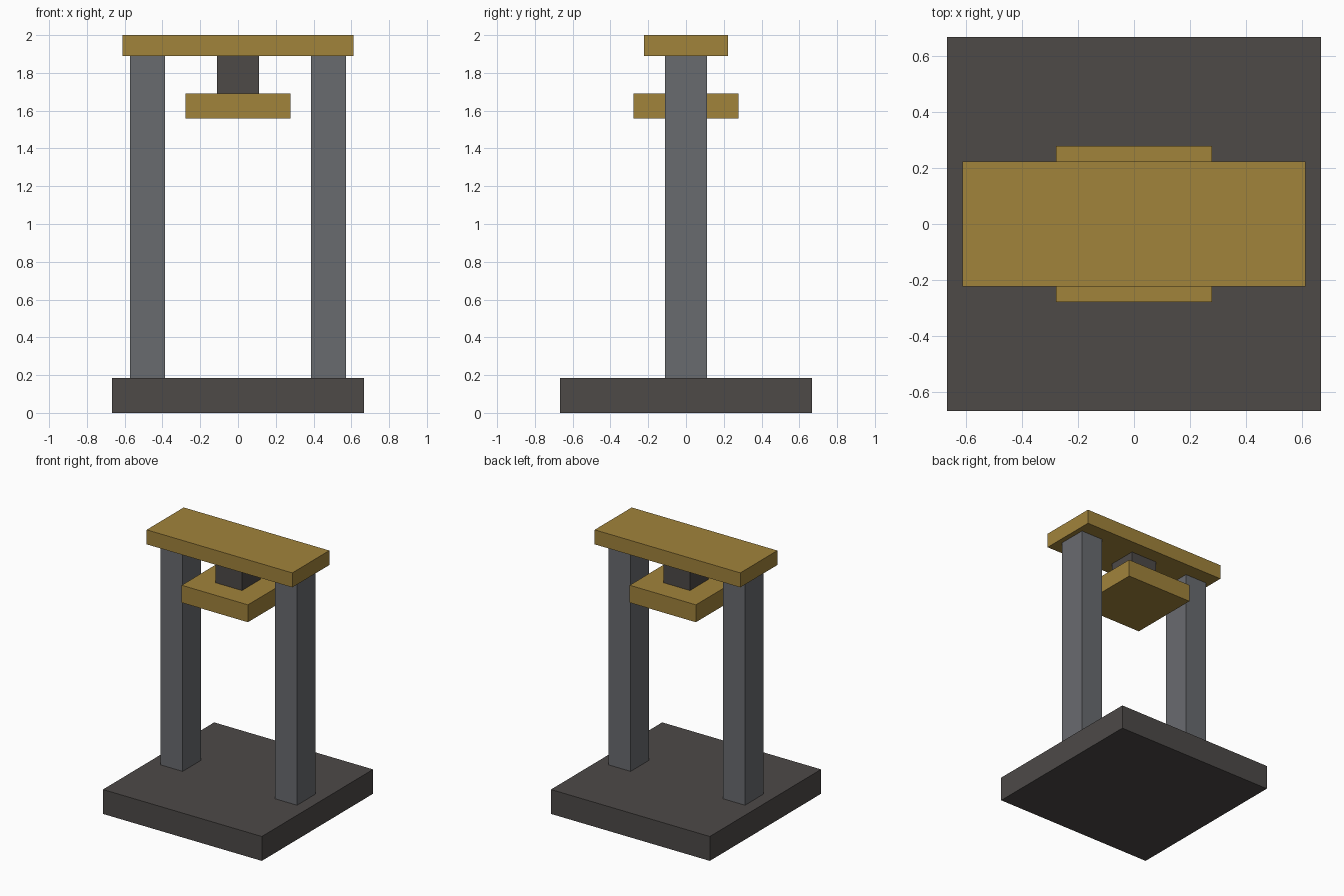
import bpy

cube = bpy.data.objects.get("Cube")
if cube:
    bpy.data.objects.remove(cube, do_unlink=True)


def material(name, rgb):
    mat = bpy.data.materials.new(name)
    mat.use_nodes = True
    color = (*rgb, 1.0)
    mat.diffuse_color = color
    mat.node_tree.nodes["Principled BSDF"].inputs["Base Color"].default_value = color
    return mat


def block(name, width, depth, bottom, top, mat, x=0.0):
    """Box centred on y = 0, spanning bottom to top."""
    bpy.ops.mesh.primitive_cube_add(size=1, location=(x, 0, (bottom + top) / 2))
    obj = bpy.context.object
    obj.name = name
    obj.scale = (width, depth, top - bottom)
    bpy.ops.object.transform_apply(location=False, rotation=False, scale=True)
    obj.data.materials.append(mat)
    return obj


dark_iron = material("dark iron", (0.074, 0.067, 0.064))
steel = material("steel grey", (0.141, 0.147, 0.159))
brass = material("brass", (0.356, 0.227, 0.044))

base_top, beam_bottom = 0.185, 1.89

# Base slab
block("base", 1.333, 1.333, 0, base_top, dark_iron)

# Pair of upright columns
for side, sign in (("left", 1), ("right", -1)):
    block(side + "_column", 0.186, 0.222, base_top, beam_bottom, steel, sign * 0.48)

# Crossbeam with hanging piston and press plate
block("crossbeam", 1.222, 0.444, beam_bottom, 2.0, brass)
block("piston", 0.222, 0.222, 1.69, beam_bottom, dark_iron)
block("press_plate", 0.556, 0.556, 1.558, 1.69, brass)
